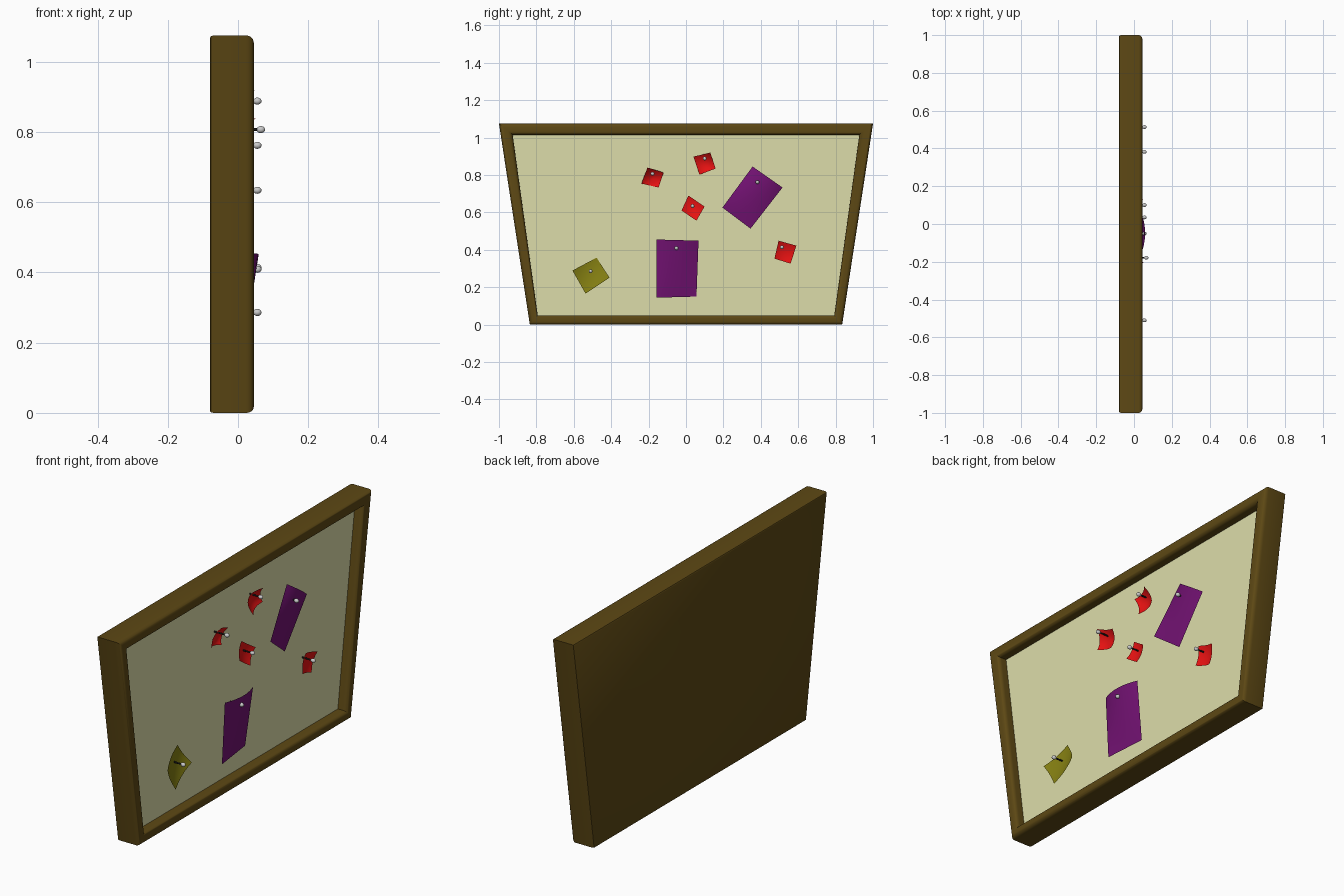
import bpy, math
from mathutils import Vector

if "Cube" in bpy.data.objects:
    bpy.data.objects.remove(bpy.data.objects["Cube"])


def material(name, rgb):
    m = bpy.data.materials.new(name)
    m.diffuse_color = (*rgb, 1)
    m.use_nodes = True
    m.node_tree.nodes["Principled BSDF"].inputs["Base Color"].default_value = m.diffuse_color
    return m


WOOD = material("wood", (0.11, 0.065, 0.007))
CREAM = material("cream", (0.72, 0.72, 0.4))
RED = material("red", (0.8, 0.006, 0.006))
PURPLE = material("purple", (0.17, 0.006, 0.17))
OLIVE = material("olive", (0.23, 0.21, 0.006))
BLACK = material("black", (0.01, 0.01, 0.01))


def smooth(ob, angle=40):
    bpy.ops.object.select_all(action='DESELECT')
    ob.select_set(True)
    bpy.context.view_layer.objects.active = ob
    bpy.ops.object.shade_smooth_by_angle(angle=math.radians(angle))


def mesh_object(name, verts, faces, mat):
    me = bpy.data.meshes.new(name)
    me.from_pydata(verts, [], faces)
    me.materials.append(mat)
    ob = bpy.data.objects.new(name, me)
    bpy.context.collection.objects.link(ob)
    smooth(ob)
    return ob


# Frame: rounded profile (x, t) swept from outer trapezoid (t=0) to inner (t=1)
OUTER = [(-0.835, 0), (0.835, 0), (1.0, 1.075), (-1.0, 1.075)]
INNER = [(-0.793, 0.05), (0.793, 0.05), (0.927, 1.015), (-0.927, 1.015)]
PANEL_X = -0.005
arc = [math.radians(a) for a in range(0, 91, 15)]
profile = [(-0.08, 0.12), (-0.077, 0.035), (-0.07, 0)]
profile += [(0.023 + 0.022 * math.sin(a), 0.35 * (1 - math.cos(a))) for a in arc]
profile += [(0.023 + 0.022 * math.cos(a), 0.65 + 0.35 * math.sin(a)) for a in arc]
profile.append((PANEL_X, 1))

verts, faces = [], []
for x, t in profile:
    for o, i in zip(OUTER, INNER):
        p = Vector(o).lerp(Vector(i), t)
        verts.append((x, p.x, p.y))
for r in range(len(profile) - 1):
    for k in range(4):
        a, b = r * 4 + k, r * 4 + (k + 1) % 4
        faces.append((a, b, b + 4, a + 4))
faces.append((3, 2, 1, 0))
mesh_object("board_frame", verts, faces, WOOD)

# Board panel
mesh_object("board_panel", [(PANEL_X, y, z) for y, z in INNER], [(0, 1, 2, 3)], CREAM)


# Curled paper: corners (y, z, lift) in order TL, TR, BR, BL
def paper(name, corners, mat, dip, n=10):
    tl, tr, br, bl = [Vector((c[2], c[0], c[1])) for c in corners]
    verts, faces = [], []
    for j in range(n + 1):
        for i in range(n + 1):
            u, v = i / n, j / n
            p = tl.lerp(tr, u).lerp(bl.lerp(br, u), v)
            if dip < 0:
                bump = 1 - ((2 * u - 1) ** 2 + (2 * v - 1) ** 2) / 2
            else:
                bump = (1 - (2 * u - 1) ** 2) * (1 - v)
            p.x = max(p.x + dip * bump, PANEL_X + 0.003)
            verts.append(p)
    w = n + 1
    for j in range(n):
        for i in range(n):
            a = j * w + i
            faces.append((a, a + w, a + w + 1, a + 1))
    mesh_object(name, verts, faces, mat)


# Pin: needle plus rounded head
def pin(name, y, z, x=0.055):
    length = x - PANEL_X
    bpy.ops.mesh.primitive_cylinder_add(vertices=10, radius=0.004, depth=length,
                                        location=(PANEL_X + length / 2, y, z),
                                        rotation=(0, math.pi / 2, 0))
    needle = bpy.context.object
    needle.name = name + "_needle"
    needle.data.materials.append(BLACK)
    smooth(needle)
    bpy.ops.mesh.primitive_uv_sphere_add(segments=16, ring_count=10, radius=0.01,
                                         location=(x, y, z))
    head = bpy.context.object
    head.name = name + "_head"
    head.scale = (1.2, 1, 1)
    smooth(head)


NOTES = [
    ("red_note_1", RED, -0.03, (-0.179, 0.807, 0.065),
     [(-0.206, 0.84, 0.05), (-0.12, 0.813, 0.03), (-0.147, 0.733, 0.012), (-0.238, 0.754, 0.022)]),
    ("red_note_2", RED, -0.03, (0.1, 0.888, 0.055),
     [(0.04, 0.898, 0.03), (0.13, 0.92, 0.048), (0.158, 0.834, 0.026), (0.072, 0.802, 0.035)]),
    ("red_note_3", RED, -0.018, (0.035, 0.634, 0.055),
     [(0.013, 0.69, 0.011), (0.099, 0.631, 0.028), (0.056, 0.556, 0.03), (-0.024, 0.61, 0.026)]),
    ("red_note_4", RED, -0.018, (0.513, 0.414, 0.055),
     [(0.495, 0.449, 0.027), (0.59, 0.422, 0.026), (0.559, 0.326, 0.015), (0.473, 0.353, 0.026)]),
    ("olive_note", OLIVE, -0.018, (-0.51, 0.286, 0.055),
     [(-0.607, 0.289, 0.037), (-0.478, 0.358, 0.002), (-0.409, 0.251, 0.031), (-0.537, 0.166, 0.033)]),
    ("purple_sheet_1", PURPLE, 0.022, (0.382, 0.762, 0.055),
     [(0.356, 0.845, 0.02), (0.516, 0.733, 0.018), (0.345, 0.513, 0.016), (0.195, 0.626, 0.042)]),
    ("purple_sheet_2", PURPLE, 0.022, (-0.051, 0.409, 0.055),
     [(-0.158, 0.455, 0.038), (0.067, 0.449, 0.036), (0.056, 0.15, 0.0), (-0.158, 0.144, 0.022)]),
]
for name, mat, dip, (py, pz, px), corners in NOTES:
    paper(name, corners, mat, dip)
    pin(name + "_pin", py, pz, px)
